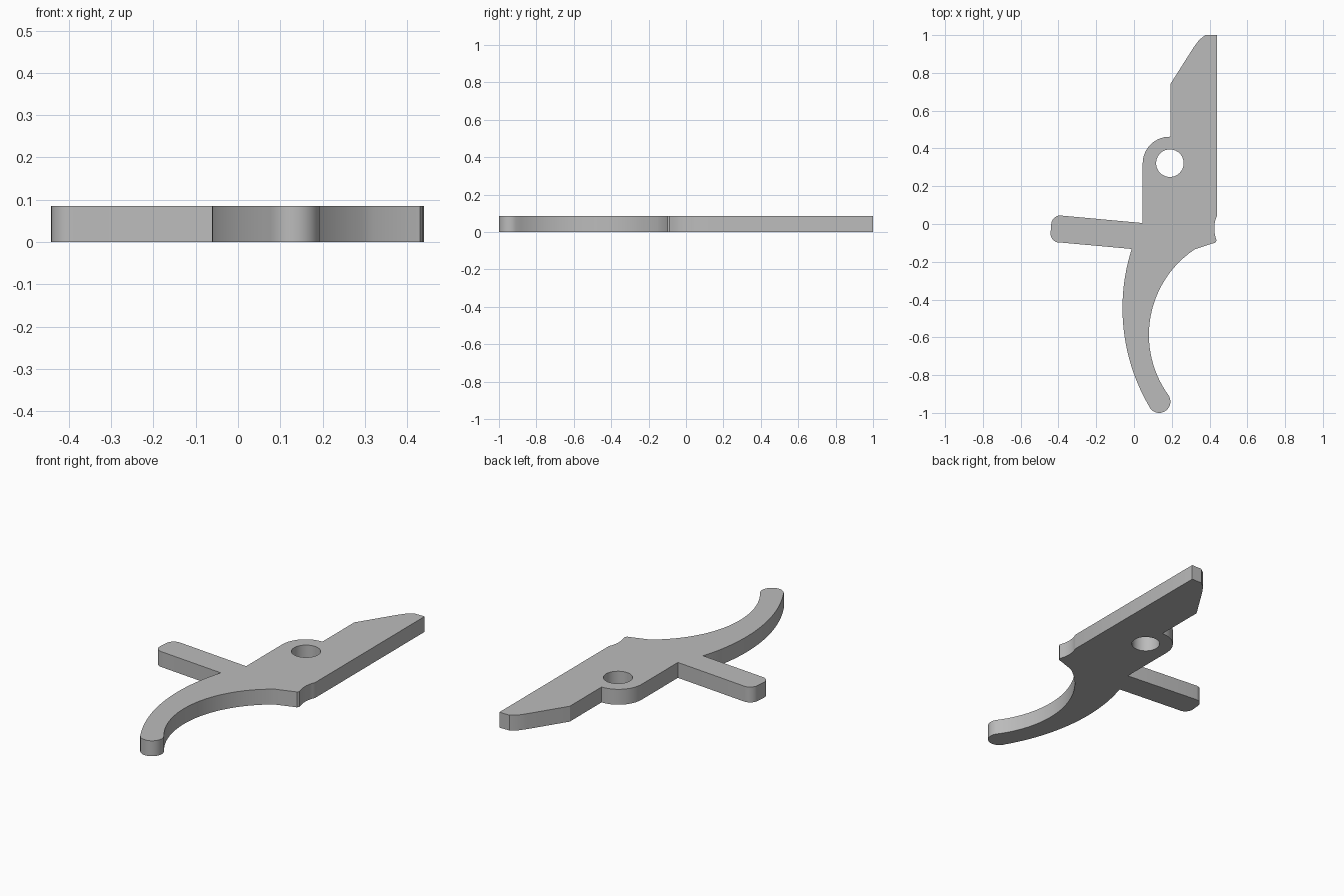
import bpy, bmesh, math
from mathutils import Vector

cube = bpy.data.objects.get("Cube")
if cube:
    bpy.data.objects.remove(cube, do_unlink=True)

THICKNESS = 0.085


def arc(a, b, c, n):
    """Points on the circle from a through b to c."""
    a, b, c = Vector(a), Vector(b), Vector(c)
    u, v = b - a, c - a
    d = 2 * u.cross(v)
    centre = a + Vector((v.y * u.length_squared - u.y * v.length_squared,
                         u.x * v.length_squared - v.x * u.length_squared)) / d
    r = (a - centre).length
    angle = lambda p: math.atan2(p.y - centre.y, p.x - centre.x)
    start, sweep = angle(a), (angle(c) - angle(a)) % math.tau
    if (angle(b) - start) % math.tau > sweep:
        sweep -= math.tau
    return [(centre.x + r * math.cos(start + sweep * i / n),
             centre.y + r * math.sin(start + sweep * i / n)) for i in range(n + 1)]


# Hooked finger: outer edge, round tip, inner edge
outline = arc((-0.012, -0.132), (-0.061, -0.45), (0.077, -0.96), 24)
outline += arc((0.077, -0.96), (0.133, -1.0), (0.185, -0.91), 12)[1:]
outline += arc((0.185, -0.91), (0.079, -0.595), (0.32, -0.135), 28)[1:]
# Small notched heel
outline += [(0.41, -0.105), (0.43, -0.099), (0.437, -0.088)]
outline += arc((0.432, -0.07), (0.425, -0.02), (0.44, 0.045), 8)
# Straight back and slanted nose
outline += [(0.44, 1.0), (0.378, 1.0), (0.345, 0.975), (0.315, 0.934), (0.192, 0.74)]
# Round pivot shoulder
outline += arc((0.192, 0.462), (0.088, 0.421), (0.046, 0.318), 14)
# Side arm with rounded end corners
outline += [(0.046, 0.005)]
outline += arc((-0.39, 0.045), (-0.422, 0.033), (-0.438, 0.0), 7)
outline += arc((-0.442, -0.05), (-0.428, -0.085), (-0.39, -0.098), 7)

# Pivot hole
hole = [(0.19 + 0.073 * math.cos(math.tau * i / 40),
         0.322 + 0.073 * math.sin(math.tau * i / 40)) for i in range(40)]

# Fill the profile and give it thickness
bm = bmesh.new()
for loop in (outline, hole):
    verts = [bm.verts.new((x, y, 0)) for x, y in loop]
    for i, v in enumerate(verts):
        bm.edges.new((verts[i - 1], v))
bmesh.ops.triangle_fill(bm, use_beauty=True, use_dissolve=False, edges=bm.edges[:])
top = bmesh.ops.extrude_face_region(bm, geom=bm.faces[:])["geom"]
bmesh.ops.translate(bm, vec=(0, 0, THICKNESS),
                    verts=[g for g in top if isinstance(g, bmesh.types.BMVert)])
bmesh.ops.recalc_face_normals(bm, faces=bm.faces[:])
mesh = bpy.data.meshes.new("trigger_lever")
bm.to_mesh(mesh)
bm.free()

lever = bpy.data.objects.new("trigger_lever", mesh)
bpy.context.collection.objects.link(lever)

# Plain grey material
grey = bpy.data.materials.new("plain grey")
grey.use_nodes = True
colour = (0.5, 0.5, 0.5, 1)
grey.diffuse_color = colour
for node in grey.node_tree.nodes:
    if node.type == "BSDF_PRINCIPLED":
        node.inputs["Base Color"].default_value = colour
mesh.materials.append(grey)

# Smooth curved walls, crisp rims
bpy.ops.object.select_all(action="DESELECT")
lever.select_set(True)
bpy.context.view_layer.objects.active = lever
bpy.ops.object.shade_smooth_by_angle(angle=math.radians(30))
